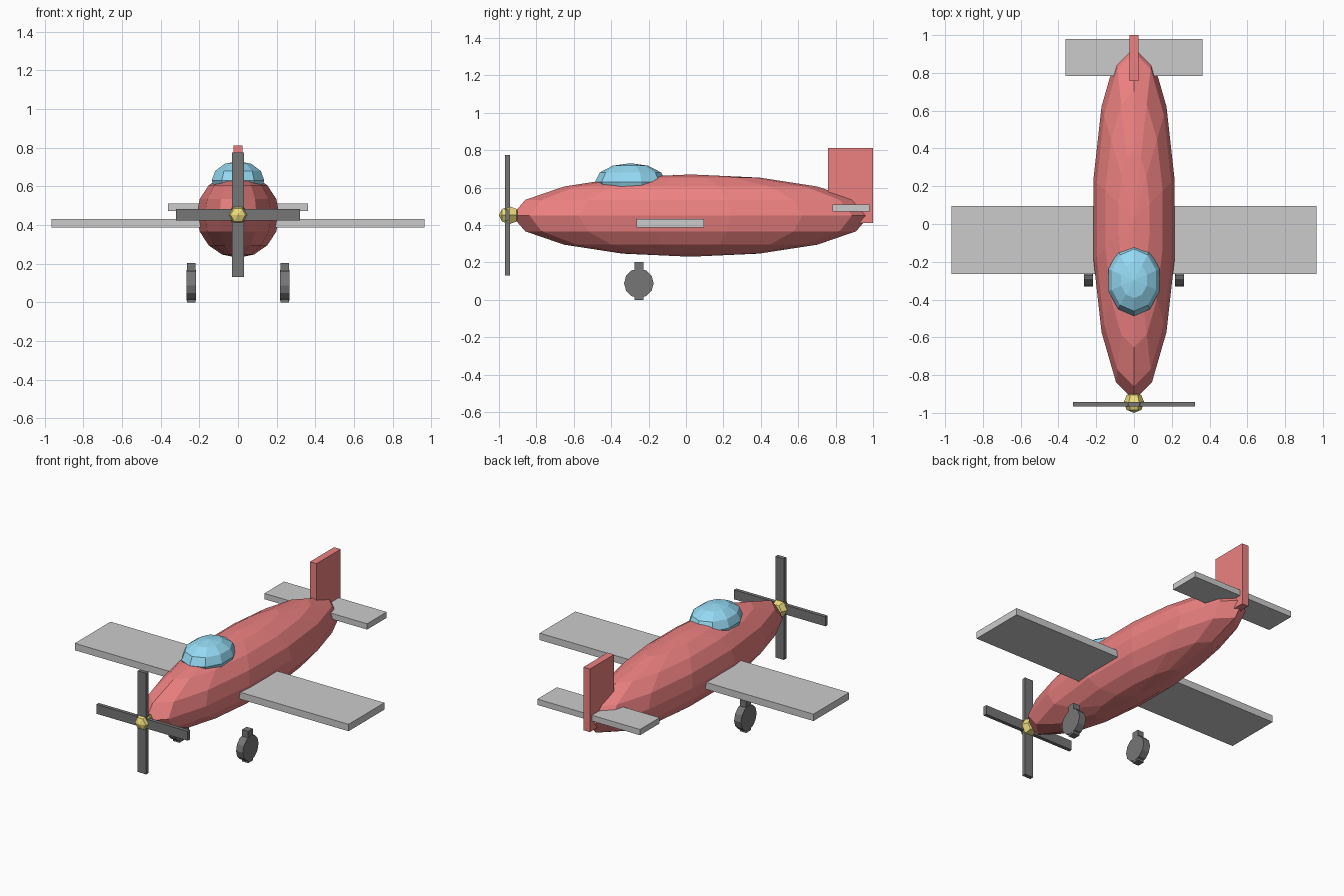
import bpy
import bmesh
from math import sin, cos, pi
from mathutils import Matrix, Vector

if "Cube" in bpy.data.objects:
    bpy.data.objects.remove(bpy.data.objects["Cube"])


def material(name, rgb):
    mat = bpy.data.materials.new(name)
    mat.diffuse_color = (*rgb, 1)
    mat.use_nodes = True
    mat.node_tree.nodes["Principled BSDF"].inputs["Base Color"].default_value = mat.diffuse_color
    return mat


RED = material("red", (0.85, 0.22, 0.22))
BLUE = material("blue", (0.3, 0.7, 0.9))
GOLD = material("gold", (0.85, 0.72, 0.2))
DARK = material("dark", (0.18, 0.18, 0.18))


def finish(name, bm, mat):
    bmesh.ops.recalc_face_normals(bm, faces=bm.faces)
    mesh = bpy.data.meshes.new(name)
    bm.to_mesh(mesh)
    bm.free()
    if mat:
        mesh.materials.append(mat)
    obj = bpy.data.objects.new(name, mesh)
    bpy.context.collection.objects.link(obj)
    return obj


def box(name, lo, hi, mat=None):
    lo, hi = Vector(lo), Vector(hi)
    bm = bmesh.new()
    bmesh.ops.create_cube(bm, size=1, matrix=Matrix.Translation((lo + hi) / 2)
                          @ Matrix.Diagonal((*(hi - lo), 1)))
    return finish(name, bm, mat)


def ellipsoid(name, center, radii, segs, rings, mat, turn=None):
    # Latitude/longitude ball, first meridian on the y axis
    bm = bmesh.new()
    rows = []
    for r in range(1, rings):
        a = pi * r / rings
        rows.append([bm.verts.new((sin(a) * sin(2 * pi * s / segs),
                                   sin(a) * cos(2 * pi * s / segs), cos(a)))
                     for s in range(segs)])
    top, bottom = bm.verts.new((0, 0, 1)), bm.verts.new((0, 0, -1))
    for s in range(segs):
        n = (s + 1) % segs
        bm.faces.new((top, rows[0][s], rows[0][n]))
        bm.faces.new((bottom, rows[-1][n], rows[-1][s]))
        for a, b in zip(rows, rows[1:]):
            bm.faces.new((a[s], b[s], b[n], a[n]))
    bm.transform(Matrix.Translation(center) @ Matrix.Diagonal((*radii, 1))
                 @ (turn or Matrix.Identity(4)))
    return finish(name, bm, mat)


# Body and canopy
ellipsoid("fuselage", (0, 0.025, 0.45), (0.22, 0.957, 0.22), 14, 8, RED)
ellipsoid("canopy", (0, -0.297, 0.63), (0.143, 0.19, 0.1), 10, 6, BLUE)

# Flying surfaces
box("main_wing", (-0.965, -0.265, 0.387), (0.965, 0.095, 0.431))
box("tailplane", (-0.362, 0.783, 0.473), (0.362, 0.98, 0.51))
box("tail_fin", (-0.023, 0.758, 0.41), (0.023, 1.0, 0.812), RED)

# Propeller: hub has its poles along y and side points along x
turn = Matrix.Rotation(pi / 2, 4, 'Y') @ Matrix.Rotation(pi / 2, 4, 'X')
ellipsoid("propeller_hub", (0, -0.945, 0.452), (0.055, 0.055, 0.055), 6, 4, GOLD, turn)
box("vertical_blade", (-0.03, -0.967, 0.13), (0.03, -0.942, 0.774), DARK)
box("horizontal_blade", (-0.322, -0.966, 0.422), (0.322, -0.943, 0.482), DARK)

# Landing gear, mirrored left and right
for side, sx in (("left", -1), ("right", 1)):
    x = 0.242 * sx
    box(side + "_strut", (x - 0.022, -0.275, 0), (x + 0.022, -0.228, 0.202), DARK)
    bm = bmesh.new()
    bmesh.ops.create_cone(bm, cap_ends=True, segments=12, radius1=0.079, radius2=0.079,
                          depth=0.048, matrix=Matrix.Translation((x, -0.252, 0.088))
                          @ Matrix.Rotation(pi / 2, 4, 'Y'))
    finish(side + "_wheel", bm, DARK)
